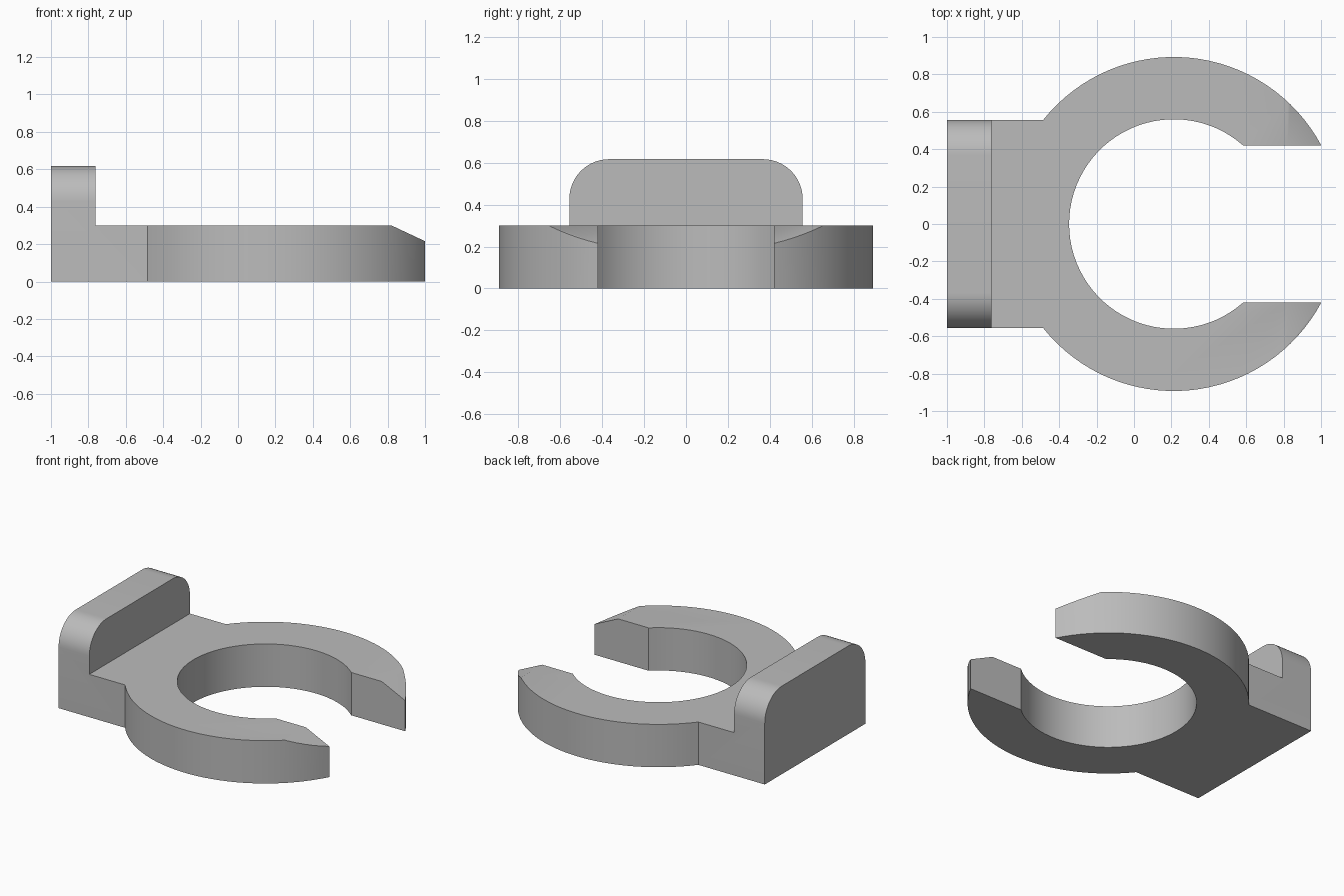
import bpy, bmesh, math
from mathutils import Vector

cube = bpy.data.objects.get("Cube")
if cube:
    bpy.data.objects.remove(cube, do_unlink=True)

# Main dimensions
CENTRE_X, OUTER, INNER = 0.213, 0.893, 0.56
GAP, HALF_WIDTH = 0.42, 0.557
THICK, WALL_TOP, WALL_X = 0.3, 0.617, -0.762
CHAMFER_X, CHAMFER_SLOPE = 0.82, 0.47
CORNER = 0.19


def arc(radius, start, end, steps):
    """Points on a circle around the ring centre."""
    angles = [start + (end - start) * i / steps for i in range(steps + 1)]
    return [(CENTRE_X + radius * math.cos(a), radius * math.sin(a)) for a in angles]


# Plan outline: outer arms, rectangular tail, inner opening
tip = math.asin(GAP / OUTER)
root = math.pi - math.asin(HALF_WIDTH / OUTER)
mouth = math.asin(GAP / INNER)
outline = arc(OUTER, tip, root, 32)
outline += [(-1, HALF_WIDTH), (-1, -HALF_WIDTH)]
outline += arc(OUTER, -root, -tip, 32)
outline += arc(INNER, 2 * math.pi - mouth, mouth, 60)

bm = bmesh.new()
base = bm.faces.new([bm.verts.new((x, y, 0)) for x, y in outline])
extruded = bmesh.ops.extrude_face_region(bm, geom=[base])["geom"]
bmesh.ops.translate(bm, vec=(0, 0, THICK),
                    verts=[v for v in extruded if isinstance(v, bmesh.types.BMVert)])
bmesh.ops.recalc_face_normals(bm, faces=bm.faces)

# Cut lines for the wall foot and the sloped arm tips
for x in (WALL_X, CHAMFER_X):
    bmesh.ops.bisect_plane(bm, geom=bm.verts[:] + bm.edges[:] + bm.faces[:],
                           plane_co=(x, 0, 0), plane_no=(1, 0, 0))

# Slope the arm tips
for v in bm.verts:
    if v.co.z > THICK - 0.01 and v.co.x > CHAMFER_X:
        v.co.z -= (v.co.x - CHAMFER_X) * CHAMFER_SLOPE

# Raise the wall and round its upper corners
foot = [f for f in bm.faces if f.normal.z > 0.9 and f.calc_center_median().x < WALL_X]
raised = bmesh.ops.extrude_face_region(bm, geom=foot)["geom"]
bmesh.ops.delete(bm, geom=[f for f in foot if f.is_valid], context="FACES_ONLY")
bmesh.ops.translate(bm, vec=(0, 0, WALL_TOP - THICK),
                    verts=[v for v in raised if isinstance(v, bmesh.types.BMVert)])
corners = [e for e in bm.edges
           if all(v.co.z > WALL_TOP - 0.01 for v in e.verts)
           and abs((e.verts[0].co - e.verts[1].co).normalized().dot(Vector((1, 0, 0)))) > 0.9]
bmesh.ops.bevel(bm, geom=corners, offset=CORNER, offset_type="OFFSET",
                segments=14, profile=0.5, affect="EDGES")

# Merge coplanar faces and finish
bmesh.ops.dissolve_limit(bm, angle_limit=0.005, verts=bm.verts[:], edges=bm.edges[:])
bmesh.ops.recalc_face_normals(bm, faces=bm.faces)
mesh = bpy.data.meshes.new("open_ring_clip")
bm.to_mesh(mesh)
bm.free()
clip = bpy.data.objects.new("open_ring_clip", mesh)
bpy.context.collection.objects.link(clip)

# Grey material
grey = bpy.data.materials.new("plain grey")
grey.use_nodes = True
colour = (0.5, 0.5, 0.5, 1)
grey.diffuse_color = colour
grey.node_tree.nodes["Principled BSDF"].inputs["Base Color"].default_value = colour
mesh.materials.append(grey)

# Smooth curved sides, keep crisp edges
bpy.ops.object.select_all(action="DESELECT")
clip.select_set(True)
bpy.context.view_layer.objects.active = clip
bpy.ops.object.shade_smooth_by_angle(angle=math.radians(30))
